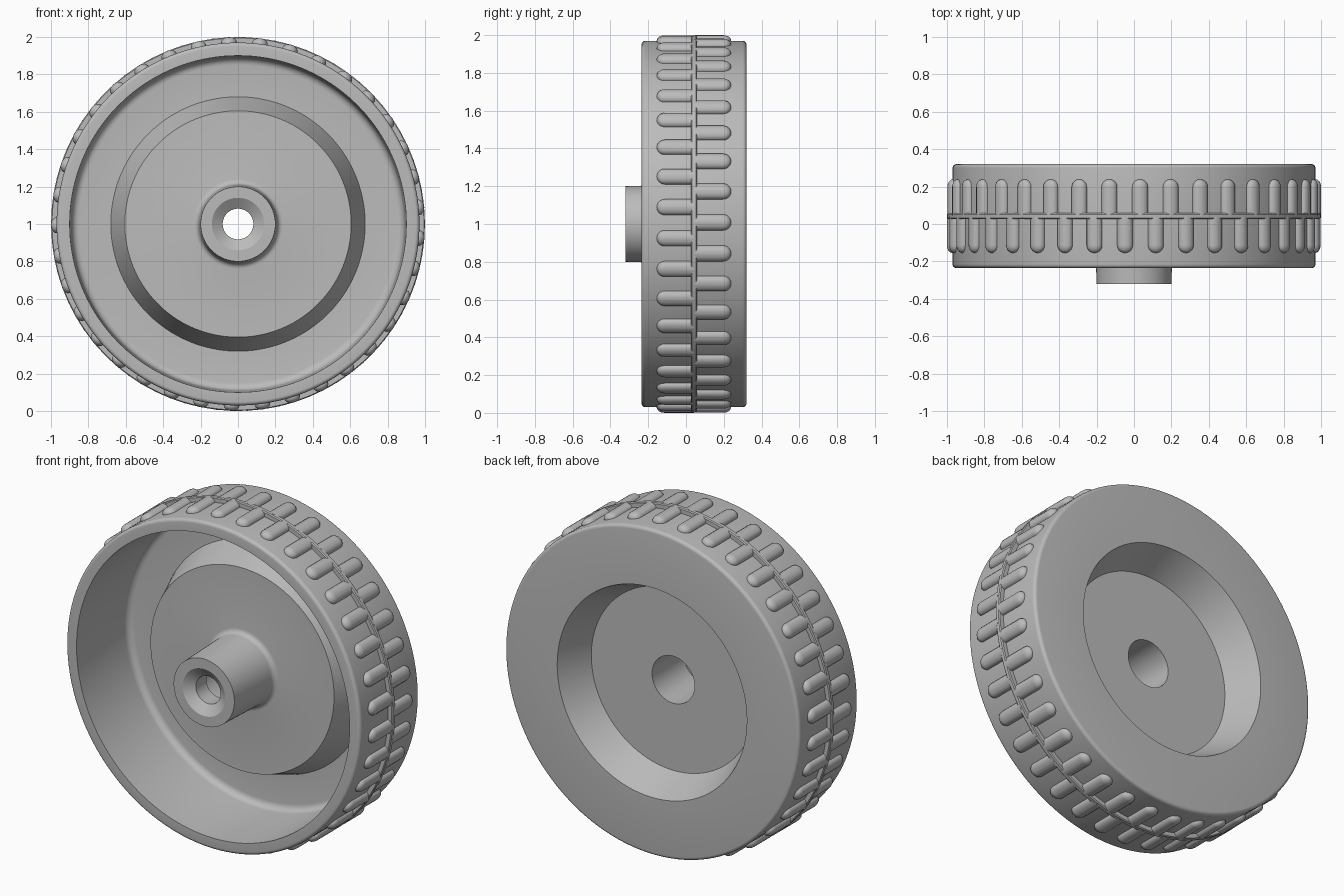
import bpy, bmesh, math
from mathutils import Matrix, Vector

cube = bpy.data.objects.get("Cube")
if cube:
    bpy.data.objects.remove(cube, do_unlink=True)

GREY = (0.5, 0.5, 0.5, 1.0)
mat = bpy.data.materials.new("plain grey")
mat.use_nodes = True
mat.diffuse_color = GREY
mat.node_tree.nodes["Principled BSDF"].inputs["Base Color"].default_value = GREY

AXLE = Vector((0, 0, 1))
MID = 0.042          # tread centre along the axle
RIBS = 37


def finish(name, bm):
    bmesh.ops.recalc_face_normals(bm, faces=bm.faces)
    bm.transform(Matrix.Translation(AXLE))
    mesh = bpy.data.meshes.new(name)
    bm.to_mesh(mesh)
    bm.free()
    obj = bpy.data.objects.new(name, mesh)
    bpy.context.collection.objects.link(obj)
    mesh.materials.append(mat)
    bpy.ops.object.select_all(action='DESELECT')
    obj.select_set(True)
    bpy.context.view_layer.objects.active = obj
    bpy.ops.object.shade_smooth_by_angle(angle=math.radians(32))
    return obj


def arc(r, y, radius, start, end, steps=5):
    """Fillet points (radius from axle, y) about a centre, angles in degrees."""
    angles = [math.radians(start + (end - start) * i / steps) for i in range(steps + 1)]
    return [(r + radius * math.cos(a), y + radius * math.sin(a)) for a in angles]


def lathe(name, profile, segments=148):
    """Turn a closed (radius, y) profile around the axle."""
    bm = bmesh.new()
    rings = []
    for i in range(segments):
        a = math.tau * i / segments
        rings.append([bm.verts.new((r * math.cos(a), y, r * math.sin(a))) for r, y in profile])
    n = len(profile)
    for i, ring in enumerate(rings):
        after = rings[(i + 1) % segments]
        for j in range(n):
            k = (j + 1) % n
            bm.faces.new((ring[j], ring[k], after[k], after[j]))
    return finish(name, bm)


# Wheel body: tyre wall, dished web and hub as one turned section
body = [(0.14, -0.32), (0.2, -0.32)]                   # hub end
body += arc(0.24, 0.01, 0.03, 180, 90)                 # hub root fillet
body += [(0.605, 0.04), (0.68, 0.24)]                  # raised disc and cone
body += arc(0.85, 0.20, 0.04, 90, 0)                   # inner rim fillet
body += [(0.9, -0.235)]
body += arc(0.95, -0.215, 0.02, -90, 0)                # front shoulder
body += arc(0.95, 0.3, 0.02, 0, 90)                    # back shoulder
body += [(0.625, 0.32), (0.54, 0.12), (0.14, 0.12)]    # back recess
body += [(0.14, -0.18), (0.082, -0.18), (0.082, -0.28)]  # stepped bore, countersink
lathe("wheel_body", body)

# Thin ridge around the middle of the tread
lathe("tread_ridge", [(0.95, MID - 0.016), (0.994, MID - 0.016), (0.999, MID - 0.01),
                      (0.999, MID + 0.01), (0.994, MID + 0.016), (0.95, MID + 0.016)])


def tread_row(name, side, phase):
    """Row of domed ribs with rounded outer ends, running into the ridge."""
    bm = bmesh.new()
    half, reach = 0.042, 0.155
    steps = 10
    for i in range(RIBS):
        turn = Matrix.Rotation(-(phase + math.tau * i / RIBS), 3, 'Y')
        loops = []
        for width, height in ((half, 0.955), (half, 0.973), (half * 0.92, 0.983),
                              (half * 0.72, 0.992), (half * 0.4, 0.998), (half * 0.05, 1.0)):
            outline = [(width, 0)]
            for s in range(steps + 1):
                a = math.pi * s / steps
                outline.append((width * math.cos(a), reach + width * math.sin(a)))
            outline.append((-width, 0))
            loops.append([bm.verts.new(turn @ Vector((height, MID + side * y, z)))
                          for z, y in outline])
        for low, high in zip(loops, loops[1:]):
            for j in range(len(low)):
                k = (j + 1) % len(low)
                bm.faces.new((low[j], low[k], high[k], high[j]))
        bm.faces.new(loops[-1])
        bm.faces.new(loops[0])
    return finish(name, bm)


tread_row("front_tread_ribs", -1, 0.092)
tread_row("back_tread_ribs", 1, 0.009)
